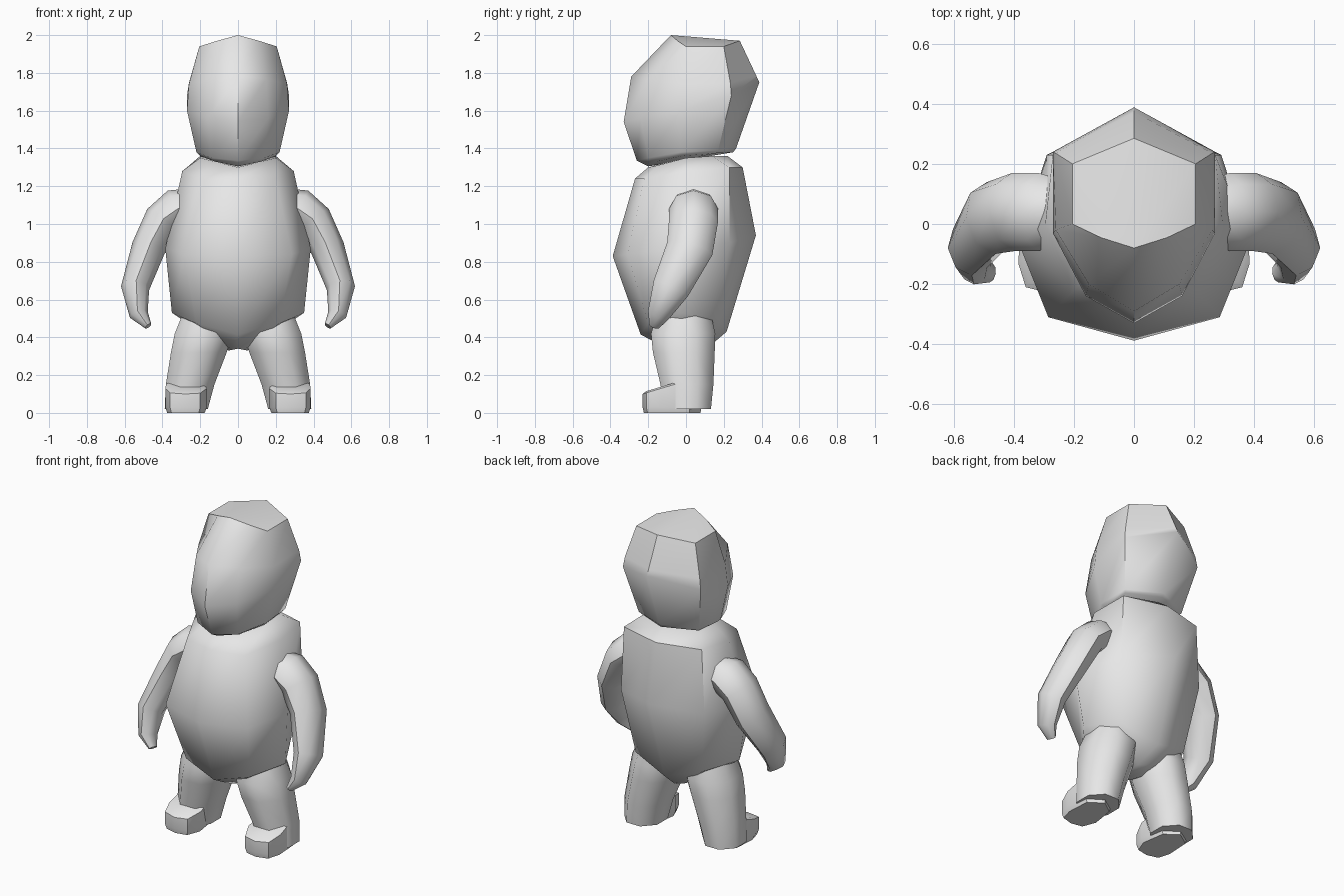
import bpy, bmesh, math
from mathutils import Vector

if "Cube" in bpy.data.objects:
    bpy.data.objects.remove(bpy.data.objects["Cube"])

grey = bpy.data.materials.new("plain_grey")
grey.diffuse_color = (0.8, 0.8, 0.8, 1)
grey.use_nodes = True
grey.node_tree.nodes["Principled BSDF"].inputs["Base Color"].default_value = grey.diffuse_color


def loft(name, rings, angle=50, mirror=False):
    """Skin equal-length rings, close both ends with fans, shade by angle."""
    bm = bmesh.new()
    rows = [[bm.verts.new(p) for p in ring] for ring in rings]
    n = len(rows[0])
    for a, b in zip(rows, rows[1:]):
        for i in range(n):
            j = (i + 1) % n
            bm.faces.new((a[i], a[j], b[j], b[i]))
    for row in (rows[0], rows[-1]):
        for i in range(1, n - 1):
            bm.faces.new((row[0], row[i], row[i + 1]))
    bmesh.ops.recalc_face_normals(bm, faces=bm.faces[:])
    me = bpy.data.meshes.new(name)
    bm.to_mesh(me)
    bm.free()
    me.materials.append(grey)
    ob = bpy.data.objects.new(name, me)
    bpy.context.collection.objects.link(ob)
    bpy.ops.object.select_all(action='DESELECT')
    ob.select_set(True)
    bpy.context.view_layer.objects.active = ob
    bpy.ops.object.shade_smooth_by_angle(angle=math.radians(angle))
    if mirror:
        ob.modifiers.new("mirror", 'MIRROR').use_mirror_merge = False
    return ob


def whole(half):
    """Complete a half ring (front centre to back centre) across x = 0."""
    return half + [(-x, y, z) for x, y, z in half[-2:0:-1]]


def tube(sections, sides=8):
    """Rings across a path; each section is centre, in-plane radius, depth radius."""
    pts = [Vector(s[0]) for s in sections]
    rings = []
    for i, (c, ru, rv) in enumerate(sections):
        t = (pts[min(i + 1, len(pts) - 1)] - pts[max(i - 1, 0)]).normalized()
        v = Vector((0, 1, 0))
        v = (v - t * v.dot(t)).normalized()
        u = v.cross(t)
        rings.append([pts[i] + u * ru * math.cos(a) + v * rv * math.sin(a)
                      for a in (2 * math.pi * k / sides for k in range(sides))])
    return rings


# Head: faceted egg with a ridged flat crown
loft("head", [whole(h) for h in (
    [(0, -.20, 1.305), (.12, -.16, 1.33), (.20, -.02, 1.36), (.20, .16, 1.375), (0, .25, 1.38)],
    [(0, -.26, 1.335), (.14, -.20, 1.35), (.22, -.03, 1.38), (.21, .17, 1.39), (0, .265, 1.40)],
    [(0, -.33, 1.54), (.16, -.24, 1.56), (.27, -.03, 1.60), (.27, .24, 1.68), (0, .388, 1.75)],
    [(0, -.29, 1.78), (.15, -.20, 1.77), (.26, -.02, 1.74), (.26, .235, 1.745), (0, .372, 1.785)],
    [(0, -.08, 2.0), (.11, -.045, 1.97), (.205, 0, 1.94), (.205, .20, 1.94), (0, .285, 1.97)])])

# Torso: round belly, sloping shoulders, small pointed underside
loft("torso", [whole(h) for h in (
    [(0, -.10, .34), (.04, -.08, .34), (.05, 0, .33), (.04, .08, .34), (0, .11, .34)],
    [(0, -.24, .415), (.22, -.20, .475), (.35, -.03, .53), (.23, .17, .50), (0, .215, .43)],
    [(0, -.388, .83), (.285, -.31, .84), (.385, -.06, .87), (.29, .23, .90), (0, .37, .94)],
    [(0, -.27, 1.24), (.20, -.22, 1.24), (.295, 0, 1.28), (.27, .23, 1.30), (0, .30, 1.30)],
    [(0, -.20, 1.30), (.14, -.15, 1.31), (.20, 0, 1.35), (.20, .14, 1.36), (0, .22, 1.36)])])

# Arms: bent tubes that taper into a small curled hand
loft("arms", tube([
    ((.25, .04, 1.10), .09, .11),
    ((.32, .04, 1.08), .11, .13),
    ((.40, .04, 1.02), .10, .13),
    ((.475, .02, .87), .09, .125),
    ((.545, -.08, .66), .075, .10),
    ((.525, -.145, .52), .05, .06),
    ((.475, -.165, .46), .02, .03)]), mirror=True)


# Legs: stout tapered columns, each ring given by its x and y limits
def oval(x0, x1, y0, y1, z, sides=8):
    cx, cy, rx, ry = (x0 + x1) / 2, (y0 + y1) / 2, (x1 - x0) / 2, (y1 - y0) / 2
    angles = [2 * math.pi * (k + .5) / sides for k in range(sides)]
    s = 1 / math.cos(math.pi / sides)
    return [(cx + rx * s * math.cos(a), cy + ry * s * math.sin(a), z) for a in angles]


loft("legs", [oval(.05, .27, -.14, .12, .58),
              oval(.03, .335, -.185, .155, .42),
              oval(.06, .355, -.175, .152, .32),
              oval(.125, .382, -.135, .145, .15),
              oval(.16, .388, -.12, .132, .02)], mirror=True)

# Feet: blunt toes with a sloped top
sole = [(.385, -.13), (.36, -.21), (.28, -.23), (.20, -.215), (.165, -.13), (.19, .02), (.28, .08), (.375, .02)]
loft("feet", [[(.28 + (x - .28) * .9, y * .97, 0) for x, y in sole],
              [(x, y, .03) for x, y in sole],
              [(x, y, .10 + max(0, y + .23) * .3) for x, y in sole],
              [(.28 + (x - .28) * .85, y + .02, .115 + max(0, y + .23) * .3) for x, y in sole]],
     angle=40, mirror=True)
